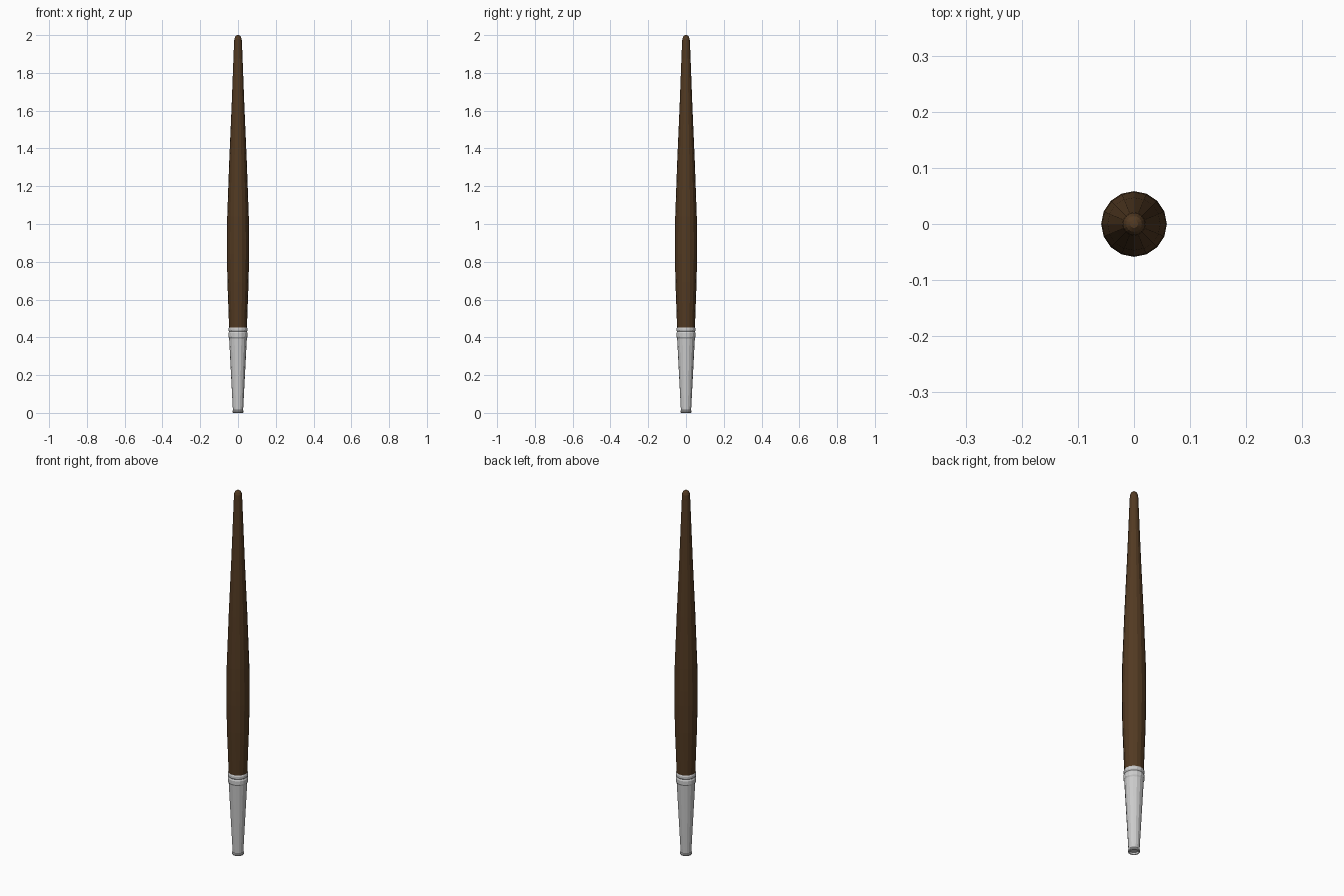
import bpy, bmesh, math

if "Cube" in bpy.data.objects:
    bpy.data.objects.remove(bpy.data.objects["Cube"])

SIDES = 16


def lathe(name, profile, color=None):
    """Spin (radius, z) points around the z axis; zero radius closes an end."""
    bm = bmesh.new()
    rings = []
    for r, z in profile:
        if r == 0:
            rings.append([bm.verts.new((0, 0, z))])
        else:
            rings.append([bm.verts.new((r * math.cos(2 * math.pi * i / SIDES),
                                        r * math.sin(2 * math.pi * i / SIDES), z))
                          for i in range(SIDES)])
    for a, b in zip(rings, rings[1:]):
        for i in range(SIDES):
            j = (i + 1) % SIDES
            if len(a) == 1:
                bm.faces.new((a[0], b[j], b[i]))
            elif len(b) == 1:
                bm.faces.new((a[i], a[j], b[0]))
            else:
                bm.faces.new((a[i], a[j], b[j], b[i]))
    bmesh.ops.recalc_face_normals(bm, faces=bm.faces)
    mesh = bpy.data.meshes.new(name)
    bm.to_mesh(mesh)
    bm.free()
    obj = bpy.data.objects.new(name, mesh)
    bpy.context.collection.objects.link(obj)
    if color:
        mat = bpy.data.materials.new(name + "_paint")
        mat.diffuse_color = color
        mat.use_nodes = True
        mat.node_tree.nodes["Principled BSDF"].inputs["Base Color"].default_value = mat.diffuse_color
        mesh.materials.append(mat)
    return obj


# Wooden handle: swollen belly, long taper, rounded tip
lathe("handle", [
    (0, 0.44), (0.047, 0.44), (0.051, 0.56), (0.056, 0.69), (0.0585, 0.84),
    (0.0585, 0.92), (0.057, 1.04), (0.047, 1.32), (0.034, 1.62),
    (0.021, 1.96), (0.0195, 1.98), (0.014, 1.993), (0.007, 1.999), (0, 2.0)],
    (0.085, 0.042, 0.016, 1))

# Metal ferrule: rolled lip, tapered sleeve, crimped rings at the collar
lathe("ferrule", [
    (0, 0.012), (0.024, 0.012), (0.024, 0.002), (0.027, 0.0), (0.030, 0.004),
    (0.030, 0.010), (0.027, 0.014), (0.047, 0.395), (0.051, 0.402),
    (0.051, 0.422), (0.047, 0.430), (0.051, 0.436), (0.051, 0.446),
    (0.048, 0.453), (0, 0.453)])
